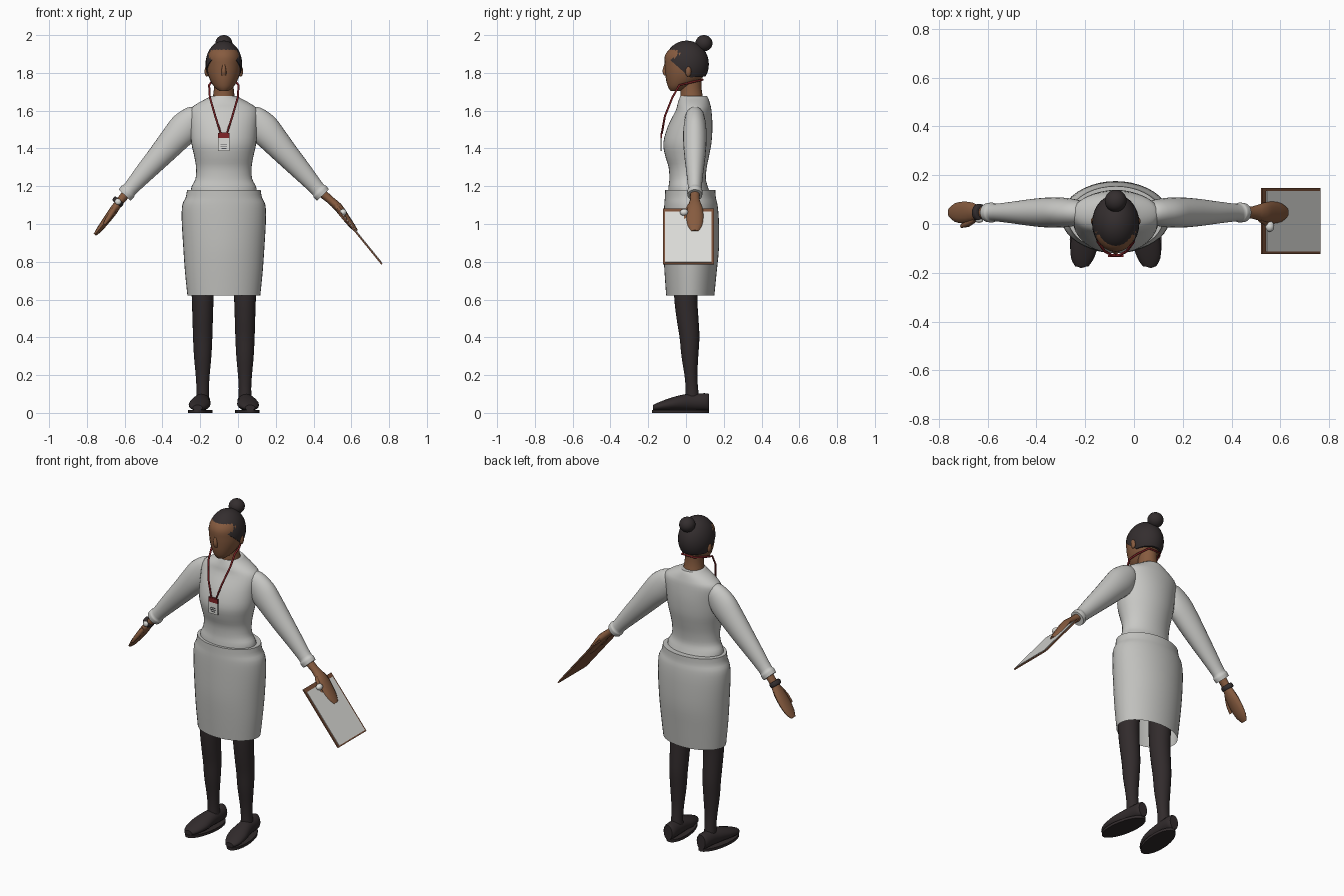
import bpy, bmesh
from math import sin, cos, pi, radians
from mathutils import Vector, Matrix

if "Cube" in bpy.data.objects:
    bpy.data.objects.remove(bpy.data.objects["Cube"])

MID = -0.075  # body centre line
X, Y, Z = Vector((1, 0, 0)), Vector((0, 1, 0)), Vector((0, 0, 1))


def material(name, r, g, b):
    m = bpy.data.materials.new(name)
    m.use_nodes = True
    m.diffuse_color = (r, g, b, 1)
    bsdf = m.node_tree.nodes["Principled BSDF"]
    bsdf.inputs["Base Color"].default_value = (r, g, b, 1)
    bsdf.inputs["Roughness"].default_value = 0.8
    return m


BLOUSE = material("blouse grey", .58, .58, .56)
SKIRT = material("skirt grey", .53, .53, .51)
SKIN = material("skin brown", .24, .105, .05)
HAIR = material("hair black", .034, .027, .028)
DARK = material("stocking black", .031, .024, .025)
RED = material("lanyard red", .22, .017, .02)
WOOD = material("board brown", .2, .08, .04)
PAPER = material("paper white", .72, .72, .69)
INK = material("ink grey", .08, .08, .09)


def finish(bm, name, mat, angle=45):
    bmesh.ops.recalc_face_normals(bm, faces=bm.faces)
    me = bpy.data.meshes.new(name)
    bm.to_mesh(me)
    bm.free()
    me.materials.append(mat)
    ob = bpy.data.objects.new(name, me)
    bpy.context.collection.objects.link(ob)
    bpy.ops.object.select_all(action='DESELECT')
    ob.select_set(True)
    bpy.context.view_layer.objects.active = ob
    bpy.ops.object.shade_smooth_by_angle(angle=radians(angle))
    return ob


def blend(a, b, c, d, t):
    """Catmull-Rom interpolation between b and c."""
    return b + (c - a) * (t / 2) + (a * 2 - b * 5 + c * 4 - d) * (t * t / 2) \
        + (b * 3 - a - c * 3 + d) * (t ** 3 / 2)


def loft(name, mat, rings, sides=24, steps=3, bottom=True, angle=45):
    """Skin elliptical rings given as (centre, half axis u, half axis v)."""
    smooth = []
    n = len(rings)
    for i in range(n - 1):
        four = [rings[min(max(k, 0), n - 1)] for k in (i - 1, i, i + 1, i + 2)]
        for s in range(steps):
            smooth.append([blend(*[r[j] for r in four], s / steps) for j in range(3)])
    smooth.append(rings[-1])
    bm = bmesh.new()
    loops = [[bm.verts.new(c + u * cos(2 * pi * k / sides) + v * sin(2 * pi * k / sides))
              for k in range(sides)] for c, u, v in smooth]
    for a, b in zip(loops, loops[1:]):
        for k in range(sides):
            j = (k + 1) % sides
            bm.faces.new((a[k], a[j], b[j], b[k]))
    bm.faces.new(loops[0])
    if bottom:
        bm.faces.new(loops[-1])
    return finish(bm, name, mat, angle)


def column(name, mat, rows, x=MID, **kw):
    """Upright loft from rows of height, half width, front y and back y."""
    return loft(name, mat, [(Vector((x, (f + b) / 2, z)), X * w, Y * ((b - f) / 2))
                            for z, w, f, b in rows], **kw)


def ball(name, mat, centre, size, cuts=()):
    bm = bmesh.new()
    bmesh.ops.create_uvsphere(bm, u_segments=28, v_segments=18, radius=1,
                              matrix=Matrix.Translation(centre) @ Matrix.Diagonal((*size, 1)))
    for point, normal in cuts:
        geom = bm.verts[:] + bm.edges[:] + bm.faces[:]
        cut = bmesh.ops.bisect_plane(bm, geom=geom, plane_co=point, plane_no=normal, clear_inner=True)
        bmesh.ops.holes_fill(bm, edges=[e for e in cut["geom_cut"] if isinstance(e, bmesh.types.BMEdge)])
    return finish(bm, name, mat)


def box(name, mat, centre, size, turn=0):
    bm = bmesh.new()
    bmesh.ops.create_cube(bm, size=1, matrix=Matrix.Translation(centre)
                          @ Matrix.Rotation(turn, 4, 'Y') @ Matrix.Diagonal((*size, 1)))
    return finish(bm, name, mat, 20)


# Clothes
column("blouse", BLOUSE, [
    (1.678, .07, -.03, .11), (1.665, .09, -.035, .118), (1.635, .145, -.045, .128),
    (1.60, .18, -.055, .135), (1.52, .178, -.095, .14), (1.43, .172, -.12, .135),
    (1.36, .157, -.11, .122), (1.30, .147, -.092, .11), (1.24, .15, -.088, .105),
    (1.20, .17, -.092, .115), (1.17, .175, -.095, .125)], sides=36)
skirt = column("skirt", SKIRT, [
    (1.18, .195, -.11, .155), (1.14, .202, -.112, .158), (1.10, .22, -.115, .167),
    (1.02, .223, -.118, .174), (.88, .215, -.12, .175), (.75, .206, -.114, .163),
    (.622, .193, -.105, .15)], sides=40, bottom=False)

# Head
column("neck", SKIN, [(1.80, .055, -.03, .085), (1.72, .052, -.028, .082), (1.65, .062, -.03, .095)])
column("head", SKIN, [
    (1.955, .03, -.03, .04), (1.93, .068, -.082, .075), (1.89, .088, -.112, .1),
    (1.84, .09, -.113, .108), (1.80, .086, -.11, .1), (1.76, .072, -.105, .075),
    (1.725, .05, -.095, .02), (1.705, .025, -.082, -.03)])
loft("nose", SKIN, [(Vector((MID, y, z)), X * w, Y * d) for y, z, w, d in
                    ((-.11, 1.845, .006, .005), (-.112, 1.81, .013, .013), (-.108, 1.785, .012, .008))], sides=10)
ball("hair", HAIR, (MID, .003, 1.846), (.097, .118, .125),
     [((MID, -.12, 1.90), (0, .66, .75)), ((MID, 0, 1.775), (0, -.05, 1))])
ball("hair_bun", HAIR, (MID, .095, 1.957), (.045, .045, .043))

# Lanyard and badge
side = [(.016, -.128, 1.48), (.045, -.112, 1.57), (.074, -.072, 1.67), (.078, -.035, 1.735),
        (.068, .02, 1.748), (.04, .088, 1.764)]
curve = bpy.data.curves.new("lanyard", 'CURVE')
curve.dimensions = '3D'
curve.bevel_depth = .0055
curve.bevel_resolution = 2
path = [(MID - x, y, z) for x, y, z in side] + [(MID + x, y, z) for x, y, z in reversed(side)]
spline = curve.splines.new('POLY')
spline.points.add(len(path) - 1)
for p, co in zip(spline.points, path):
    p.co = (*co, 1)
spline.use_cyclic_u = True
curve.materials.append(RED)
bpy.context.collection.objects.link(bpy.data.objects.new("lanyard", curve))
box("badge", PAPER, (MID, -.13, 1.433), (.06, .008, .095))
box("badge_header", RED, (MID, -.131, 1.468), (.062, .009, .026))
for i, w in enumerate((.036, .036, .026)):
    box("badge_line", INK, (MID, -.1345, 1.422 - i * .011), (w, .003, .004))

# Limbs, one pass for each side
OUT = Vector((.73, 0, .68))
ARM = [(.125, 1.60, .028, .025), (.15, 1.575, .06, .048), (.205, 1.512, .083, .06), (.265, 1.445, .076, .062),
       (.34, 1.36, .064, .056), (.42, 1.272, .052, .045), (.495, 1.187, .04, .036),
       (.508, 1.172, .045, .041), (.525, 1.153, .043, .039)]
HAND = [(.50, 1.18, .026, .028), (.55, 1.12, .021, .025), (.585, 1.07, .023, .04),
        (.622, 1.02, .02, .045), (.66, .97, .015, .038), (.683, .943, .008, .018)]
for s, label in ((-1, "right"), (1, "left")):
    axis = Vector((s * OUT.x, 0, OUT.z))
    # the left hand rests on the outer face of the board
    lift = .028 if s > 0 else 0

    def section(dx, z, r, w, y=.047, up=0):
        return (Vector((MID + s * dx, y, z)) + axis * up, axis * r, Y * w)

    loft(label + "_sleeve", BLOUSE, [section(*a) for a in ARM])
    loft(label + "_hand", SKIN, [section(*a, up=lift * min(i / 2, 1)) for i, a in enumerate(HAND)],
         sides=12, steps=2)
    loft(label + "_thumb", SKIN, [section(*a, up=lift * .8) for a in (
        (.575, 1.085, .012, .012, .02), (.605, 1.04, .014, .014, .002), (.632, 1.0, .008, .008, -.008))],
        sides=10, steps=2)
    ball(label + "_ear", SKIN, (MID + s * .09, .012, 1.808), (.012, .016, .028))

    foot = MID + s * .112
    column(label + "_leg", DARK, [
        (.80, .064, -.068, .072), (.62, .058, -.063, .06), (.50, .054, -.05, .066), (.40, .051, -.034, .071),
        (.30, .046, -.024, .065), (.20, .037, -.008, .06), (.13, .033, -.002, .064), (.07, .035, -.002, .07)], x=foot)
    # Shoe upper runs from heel to toe with a slight toe-out
    loft(label + "_shoe", DARK, [
        (Vector((foot + s * o, y, (h + .012) / 2)), X * w, Z * ((h - .012) / 2)) for y, w, h, o in (
            (.122, .028, .1, 0), (.10, .04, .104, 0), (.03, .044, .102, .004), (-.02, .05, .096, .01),
            (-.08, .057, .08, .016), (-.14, .047, .058, .024), (-.175, .026, .042, .027))], sides=20)
    loft(label + "_sole", DARK, [
        (Vector((foot + s * .012, -.03, z)), X * .062 + Y * (-.004), Y * .151 - X * (s * .018))
        for z in (0, .016)], steps=1)

# Bracelet and watch on the right wrist
wrist = Vector((MID - .56, .047, 1.118))
along = Vector((-.62, 0, -.78))
across = Vector((-.78, 0, .62))
loft("bracelet", HAIR, [(wrist + along * t, across * r, Y * (r + .004)) for t, r in
                        ((-.014, .024), (-.009, .031), (.009, .031), (.014, .024))], sides=20)
ball("watch_face", PAPER, wrist - Y * .032, (.016, .01, .016))

# Clipboard
top, low = Vector((.524, .012, 1.08)), Vector((.762, .012, .787))
slope = (low - top).normalized()
face = Vector((-slope.z, 0, slope.x))
tilt = face.angle(Z)
centre = (top + low) / 2
box("clipboard", WOOD, centre, ((low - top).length, .27, .008), tilt)
box("clipboard_paper", PAPER, centre + face * .005 + slope * .008,
    ((low - top).length - .032, .248, .004), tilt)
ball("clipboard_clip", PAPER, top + slope * .035 + face * .014 - Y * .022, (.018, .022, .018))
